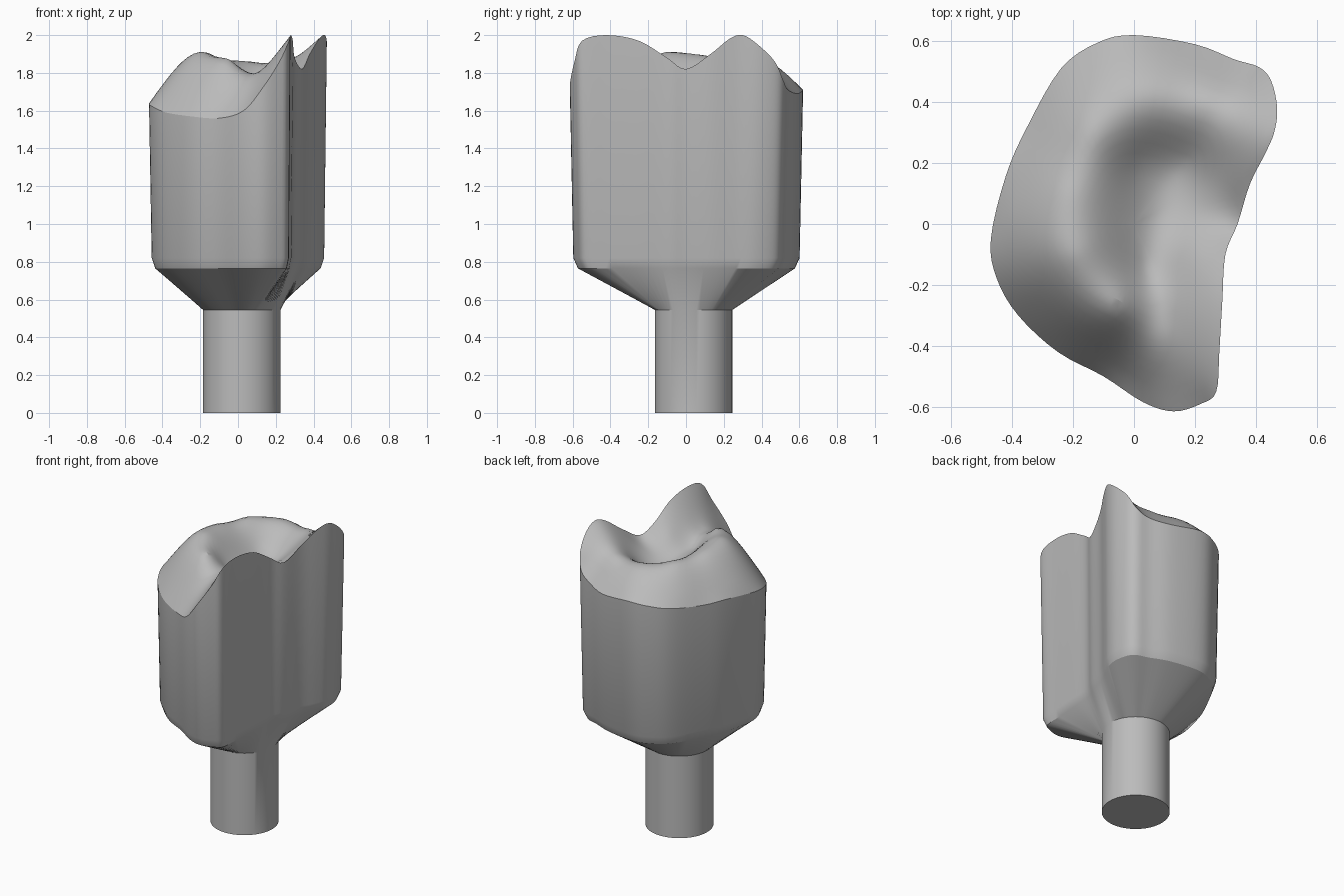
import bpy, bmesh, math
from mathutils import Vector

cube = bpy.data.objects.get("Cube")
if cube:
    bpy.data.objects.remove(cube)

# Rim of the biting surface, anticlockwise
RIM = [Vector(p) for p in [
    (.34, 0, 1.82), (.38, .13, 1.9), (.43, .23, 1.98), (.46, .3, 2), (.47, .38, 1.95),
    (.45, .47, 1.86), (.41, .515, 1.76), (.33, .54, 1.71), (.2, .59, 1.69), (0, .62, 1.71),
    (-.12, .595, 1.7), (-.24, .51, 1.68), (-.35, .32, 1.66), (-.42, .16, 1.66),
    (-.47, -.05, 1.64), (-.45, -.18, 1.62), (-.38, -.3, 1.59), (-.25, -.42, 1.57),
    (-.1, -.5, 1.56), (.03, -.585, 1.6), (.13, -.615, 1.72), (.22, -.59, 1.86),
    (.27, -.55, 1.97), (.28, -.42, 2), (.29, -.25, 1.97), (.3, -.1, 1.88)]]
# Cusp crests and the hollow between them
CUSPS = [Vector(p) for p in [
    (-.2, -.1, 1.91), (-.22, .1, 1.89), (-.05, -.27, 1.87), (-.14, .3, 1.88),
    (.05, .43, 1.86), (.24, .41, 1.86), (.02, .2, 1.76), (.16, .2, 1.73),
    (.08, .02, 1.72), (.25, .08, 1.77), (.1, -.3, 1.8), (.04, -.15, 1.76),
    (.2, -.3, 1.89), (.2, -.1, 1.82)]]
STEM = Vector((.02, .04, 0))
STEM_RADIUS = .205


def smooth_loop(points, steps):
    """Closed Catmull-Rom curve through the points."""
    out, n = [], len(points)
    for i in range(n):
        a, b, c, d = (points[(i + k) % n] for k in (-1, 0, 1, 2))
        for s in range(steps):
            t = s / steps
            out.append(b + (c - a) * t / 2 + (a * 2 - b * 5 + c * 4 - d) * t**2 / 2
                       + (b * 3 - a - c * 3 + d) * t**3 / 2)
    return out


def kernel(a, b):
    r = (a.xy - b.xy).length_squared
    return r * math.log(r) if r > 1e-9 else 0


def height_field(points):
    """Thin-plate surface through the points, solved by elimination."""
    n = len(points)
    rows = [[kernel(p, q) for q in points] + [1, p.x, p.y, p.z] for p in points]
    for k in range(3):
        rows.append([(1, p.x, p.y)[k] for p in points] + [0, 0, 0, 0])
    size = n + 3
    for i in range(size):
        best = max(range(i, size), key=lambda r: abs(rows[r][i]))
        rows[i], rows[best] = rows[best], rows[i]
        rows[i] = [v / rows[i][i] for v in rows[i]]
        for r in range(size):
            if r != i and rows[r][i]:
                f = rows[r][i]
                rows[r] = [v - f * w for v, w in zip(rows[r], rows[i])]
    w = [row[-1] for row in rows]
    return lambda p: (sum(wi * kernel(p, q) for wi, q in zip(w, points))
                      + w[n] + w[n + 1] * p.x + w[n + 2] * p.y)


rim = smooth_loop(RIM, 4)
height = height_field(RIM + CUSPS)


def outline(scale, z):
    return [Vector((p.x * scale, p.y * scale, z)) for p in rim]


def circle(z):
    ring = []
    for p in rim:
        d = (p.xy - STEM.xy).normalized() * STEM_RADIUS
        ring.append(Vector((STEM.x + d.x, STEM.y + d.y, z)))
    return ring


# Rings from the stem foot, up the wall and over the biting surface
rings = [circle(0), circle(.545), outline(.93, .765), outline(.97, .82), rim]
for k in range(15, 0, -1):
    ring = outline(k / 16, 0)
    for p in ring:
        p.z = height(p)
    rings.append(ring)

bm = bmesh.new()
loops = [[bm.verts.new(p) for p in ring] for ring in rings]
count = len(rim)
for low, high in zip(loops, loops[1:]):
    for i in range(count):
        j = (i + 1) % count
        bm.faces.new((low[i], low[j], high[j], high[i]))
bm.faces.new(loops[0][::-1])
centre = Vector((0, 0, 0))
centre.z = height(centre)
tip = bm.verts.new(centre)
for i in range(count):
    bm.faces.new((loops[-1][i], loops[-1][(i + 1) % count], tip))
bmesh.ops.recalc_face_normals(bm, faces=bm.faces)
mesh = bpy.data.meshes.new("tooth_die")
bm.to_mesh(mesh)
bm.free()

# Plain grey finish
grey = bpy.data.materials.new("plain_grey")
grey.use_nodes = True
grey.diffuse_color = (.5, .5, .5, 1)
grey.node_tree.nodes["Principled BSDF"].inputs["Base Color"].default_value = (.5, .5, .5, 1)
mesh.materials.append(grey)

tooth = bpy.data.objects.new("tooth_die", mesh)
bpy.context.collection.objects.link(tooth)
bpy.context.view_layer.objects.active = tooth
tooth.select_set(True)
bpy.ops.object.shade_smooth_by_angle(angle=math.radians(30))
